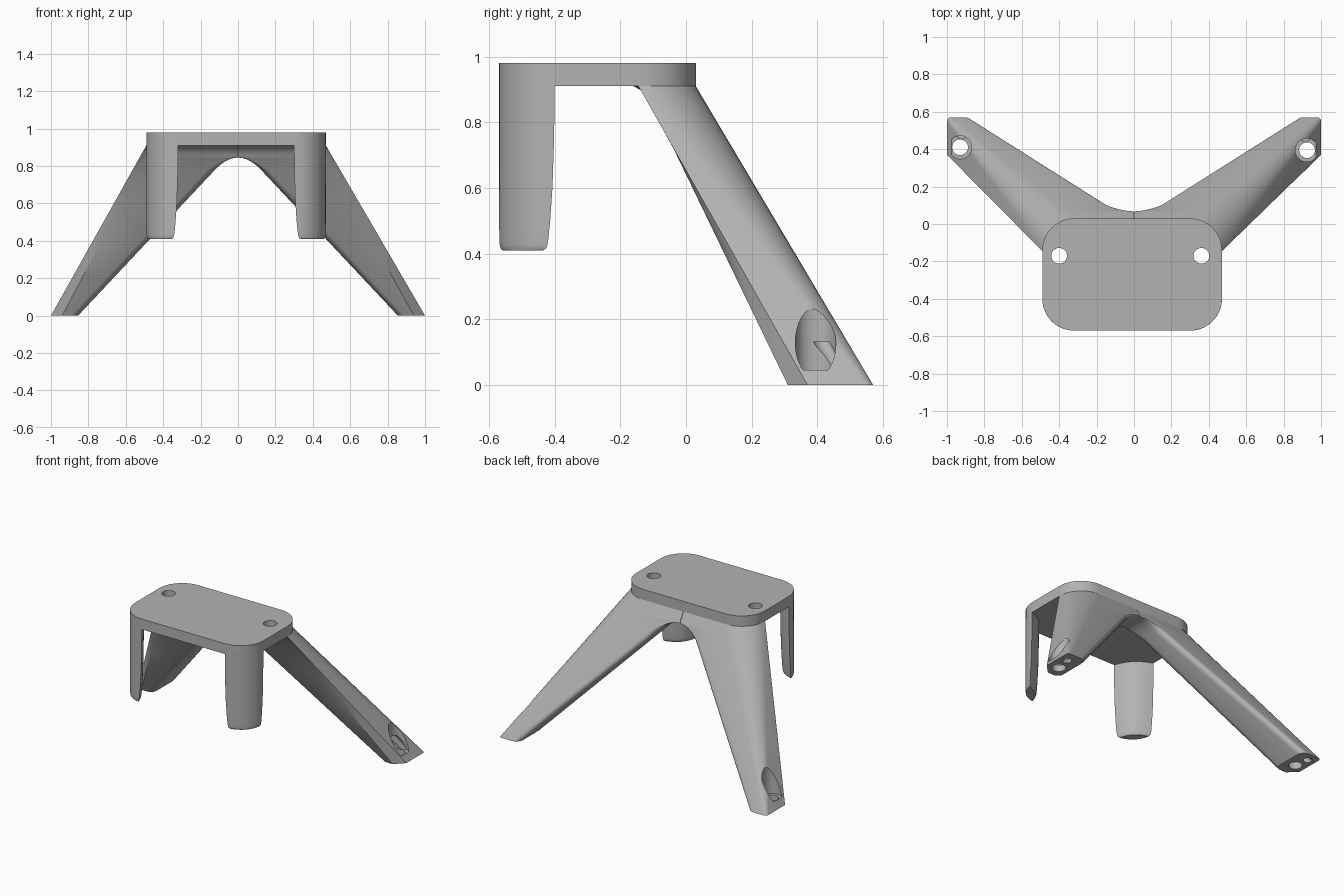
import bpy, bmesh, math
from mathutils import Vector

if "Cube" in bpy.data.objects:
    bpy.data.objects.remove(bpy.data.objects["Cube"], do_unlink=True)

grey = bpy.data.materials.new("light grey")
grey.use_nodes = True
grey.diffuse_color = (0.45, 0.45, 0.45, 1)
grey.node_tree.nodes["Principled BSDF"].inputs["Base Color"].default_value = grey.diffuse_color

X0, X1, Y0, Y1 = -0.49, 0.47, -0.57, 0.03   # plate outline
BOTTOM, TOP, R = 0.91, 0.98, 0.17           # plate heights, corner radius


def loft(name, rings):
    """Skin a stack of matching rings and cap both ends."""
    bm = bmesh.new()
    loops = [[bm.verts.new(p) for p in ring] for ring in rings]
    n = len(loops[0])
    for a, b in zip(loops, loops[1:]):
        for i in range(n):
            j = (i + 1) % n
            bm.faces.new((a[i], a[j], b[j], b[i]))
    bm.faces.new(loops[0])
    bm.faces.new(loops[-1])
    bmesh.ops.remove_doubles(bm, verts=bm.verts, dist=1e-5)
    bmesh.ops.recalc_face_normals(bm, faces=bm.faces)
    mesh = bpy.data.meshes.new(name)
    bm.to_mesh(mesh)
    bm.free()
    mesh.materials.append(grey)
    obj = bpy.data.objects.new(name, mesh)
    bpy.context.collection.objects.link(obj)
    return obj


def arc(cx, cy, r, a0, a1, n=10):
    angles = [math.radians(a0 + (a1 - a0) * i / n) for i in range(n + 1)]
    return [(cx + r * math.cos(a), cy + r * math.sin(a)) for a in angles]


def rod(start, end, r):
    """Round cutter between two points, kept level at both ends."""
    return loft("cutter", [[(p[0] + x, p[1] + y, p[2]) for x, y in arc(0, 0, r, 0, 348.75, 31)]
                           for p in (start, end)])


def activate(obj):
    bpy.ops.object.select_all(action='DESELECT')
    obj.select_set(True)
    bpy.context.view_layer.objects.active = obj


def drill(obj, start, end, r):
    cutter = rod(start, end, r)
    cutter.hide_render = True
    activate(obj)
    mod = obj.modifiers.new("hole", 'BOOLEAN')
    mod.operation, mod.solver, mod.object = 'DIFFERENCE', 'EXACT', cutter
    bpy.ops.object.modifier_apply(modifier=mod.name)
    bpy.data.objects.remove(cutter, do_unlink=True)


def smooth(obj):
    activate(obj)
    bpy.ops.object.shade_smooth_by_angle(angle=math.radians(30))


def lerp(a, b, t):
    return a + (b - a) * t


# Top plate with rounded corners and two through holes
outline = (arc(X1 - R, Y1 - R, R, 0, 90) + arc(X0 + R, Y1 - R, R, 90, 180)
           + arc(X0 + R, Y0 + R, R, 180, 270) + arc(X1 - R, Y0 + R, R, 270, 360))
plate = loft("top_plate", [[(x, y, z) for x, y in outline] for z in (BOTTOM, TOP)])
plate_holes = {-1: -0.40, 1: 0.36}
for hx in plate_holes.values():
    drill(plate, (hx, -0.17, 0.8), (hx, -0.17, 1.1), 0.042)
smooth(plate)


# Front legs: lens-shaped section following the plate corner
def lens(e, shrink):
    a = math.degrees(math.asin(1 - e / R))
    pts = arc(R, R, R, 180 + a, 270 - a, 12)
    p, q = Vector(pts[-1]), Vector(pts[0])
    for i in range(1, 12):
        m = p.lerp(q, i / 12)
        bulge = 0.022 * math.sin(math.pi * i / 12)
        pts.append((m.x + bulge, m.y + bulge))
    c = Vector((0.065, 0.065))
    return [c + (Vector(v) - c) * shrink for v in pts]


# height, extent from the corner, shrink towards the rounded tip
front_levels = [(0.92, 0.17, 1), (0.75, 0.168, 1), (0.6, 0.163, 1), (0.5, 0.156, 1),
                (0.44, 0.15, 1), (0.425, 0.149, 0.98), (0.415, 0.148, 0.94), (0.41, 0.147, 0.86)]
for side, label in ((1, "left"), (-1, "right")):
    edge = X1 if side > 0 else X0
    smooth(loft("front_leg_" + label,
                [[(edge - side * u, Y0 + v, z) for u, v in lens(e, s)]
                 for z, e, s in front_levels]))


# Back legs: splayed, tapering, joined in an arch on the centre line
def inner_edge(z):
    if z >= 0.845:
        return 0.0
    if z >= 0.78:
        return math.sqrt((0.845 - z) / 4.3)
    return lerp(0.855, 0.123, z / 0.78)


def leg_ring(z, top_x, side):
    t = min(z / BOTTOM, 1)
    xo, yb = lerp(1.0, top_x, t), lerp(0.57, Y1, t)
    xi, yf = inner_edge(z), lerp(0.31, -0.13, t)
    r = lerp(0.02, R, t)                                 # outer back rounding
    ri = 0.05 * min(1, max(0.1, (0.86 - z) / 0.08))      # inner back rounding
    c = 0.04 * min(1, max(0.1, (0.86 - z) / 0.08))       # inner front rounding
    flare = 0.03 * max(0, (z - 0.87) / 0.04) ** 2 if z < 0.915 else 0.03
    yf -= flare
    pts = [(xo, lerp(0.37, -0.145, t))]
    pts += arc(xo - r, yb - r, r, 0, 90, 8)
    pts += arc(xi + ri, yb - ri, ri, 90, 180, 6)
    pts += arc(xi + c, yf + c, c, 180, 270, 5)
    pts.append((lerp(0.94, top_x - 0.03, t), yf))
    return [(side * x, y, z) for x, y in pts]


back_levels = [0, 0.2, 0.4, 0.6, 0.72, 0.78, 0.8, 0.815, 0.828, 0.837, 0.842, 0.845,
               0.86, 0.875, 0.89, 0.9, 0.91]
foot_holes = {1: (0.925, 0.395), -1: (-0.93, 0.41)}
for side, label in ((1, "left"), (-1, "right")):
    top_x = X1 if side > 0 else -X0
    leg = loft("back_leg_" + label, [leg_ring(z, top_x, side) for z in back_levels])
    x, y = foot_holes[side]
    drill(leg, (x, y, -0.1), (x, y, 0.3), 0.042)          # screw hole
    drill(leg, (x, y, 0.045), (x, y, 0.45), 0.062)        # counterbore
    # slanted pin hole running up the leg
    drill(leg, (x + side * 0.03, y + 0.11, -0.02), (x - side * 0.06, y + 0.02, 0.13), 0.027)
    hx = plate_holes[side]
    drill(leg, (hx, -0.17, 0.7), (hx, -0.17, 1.1), 0.042)
    smooth(leg)
